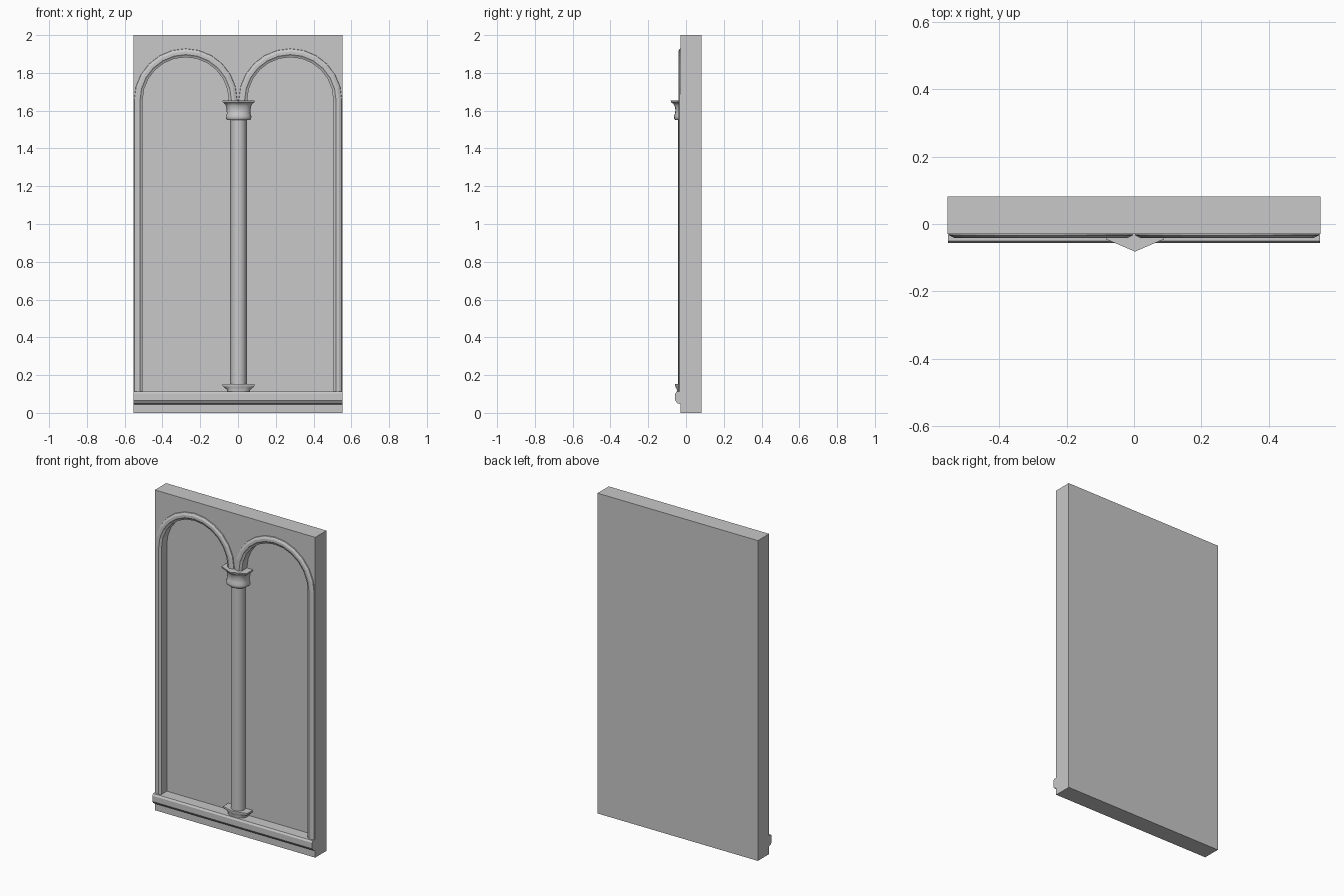
import bpy, bmesh, math

cube = bpy.data.objects.get("Cube")
if cube:
    bpy.data.objects.remove(cube, do_unlink=True)

stone = bpy.data.materials.new("grey stone")
stone.use_nodes = True
GREY = (0.58, 0.58, 0.58, 1)
stone.diffuse_color = GREY
stone.node_tree.nodes["Principled BSDF"].inputs["Base Color"].default_value = GREY

# Main dimensions
HALF_W, BACK, FRONT, NICHE = 0.554, 0.082, -0.029, 0.02
SILL_Z, SPRING_Z, ARCH_X, ARCH_R = 0.113, 1.655, 0.277, 0.229
COLUMN_X = 0.003
ARC = [math.pi * (1 - i / 12) for i in range(13)]


def loft(name, rings, smooth=None):
    """Join equal-sized closed rings with quads and cap both ends."""
    bm = bmesh.new()
    rows = [[bm.verts.new(p) for p in ring] for ring in rings]
    n = len(rows[0])
    for a, b in zip(rows, rows[1:]):
        for i in range(n):
            bm.faces.new((a[i], a[(i + 1) % n], b[(i + 1) % n], b[i]))
    bm.faces.new(rows[0])
    bm.faces.new(rows[-1])
    bmesh.ops.recalc_face_normals(bm, faces=bm.faces)
    mesh = bpy.data.meshes.new(name)
    bm.to_mesh(mesh)
    bm.free()
    mesh.materials.append(stone)
    obj = bpy.data.objects.new(name, mesh)
    bpy.context.collection.objects.link(obj)
    bpy.ops.object.select_all(action='DESELECT')
    obj.select_set(True)
    bpy.context.view_layer.objects.active = obj
    if smooth:
        bpy.ops.object.shade_smooth_by_angle(angle=math.radians(smooth))
    return obj


def arch(side, r):
    """Arch outline, always running from left to right in x."""
    return [(side * ARCH_X + r * math.cos(a), SPRING_Z + r * math.sin(a)) for a in ARC]


# Twin-arched opening cut into the wall
left, right = arch(-1, ARCH_R), arch(1, ARCH_R)
opening = [(left[0][0], SILL_Z)] + left + right + [(right[-1][0], SILL_Z)]
cutter = loft("opening_cutter", [[(x, y, z) for x, z in opening] for y in (-0.2, NICHE)])
cutter.hide_render = True

outline = [(-HALF_W, 0), (HALF_W, 0), (HALF_W, 2), (-HALF_W, 2)]
wall = loft("wall", [[(x, y, z) for x, z in outline] for y in (FRONT, BACK)])
cut = wall.modifiers.new("opening", 'BOOLEAN')
cut.object = cutter
cut.solver = 'EXACT'
bpy.ops.object.modifier_apply(modifier="opening")
bpy.data.objects.remove(cutter, do_unlink=True)

# Arch mouldings: profile of (radius, y) swept up the jamb and round the arch
PROFILE = [(0.274, -0.027), (0.272, -0.034), (0.258, -0.041), (0.242, -0.041),
           (0.235, -0.036), (0.228, -0.033), (0.228, -0.027)]
for side, label in ((-1, "right"), (1, "left")):
    rings = [[(side * (ARCH_X + r), y, SILL_Z) for r, y in PROFILE]]
    for a in ARC:
        rings.append([(side * (ARCH_X - r * math.cos(a)), y, SPRING_Z + r * math.sin(a))
                      for r, y in PROFILE])
    loft(label + "_arch_moulding", rings)

# Sill moulding across the foot of the wall
SILL = [(-0.027, 0.045), (-0.046, 0.051), (-0.057, 0.066),
        (-0.057, 0.102), (-0.05, SILL_Z), (-0.027, SILL_Z)]
loft("sill", [[(x, y, z) for y, z in SILL] for x in (-0.552, 0.552)])

# Round column shaft
turns = [2 * math.pi * i / 20 for i in range(20)]
loft("column_shaft", [[(COLUMN_X + 0.042 * math.cos(t), 0.042 * math.sin(t), z) for t in turns]
                      for z in (0.11, 1.57)], 40)


def section(z, w, tip, point):
    """Half plan section, from a round front (point 0) to a pointed one (point 1)."""
    flank = tip * (0.2 + 0.35 * point)
    ring = [(COLUMN_X - w, NICHE + 0.002, z)]
    for i in range(11):
        u = i / 5 - 1
        a = u * math.pi / 2
        x = w * (point * u + (1 - point) * math.sin(a))
        reach = point * (1 - abs(u)) + (1 - point) * math.cos(a)
        ring.append((COLUMN_X + x, flank + (tip - flank) * reach, z))
    return ring + [(COLUMN_X + w, NICHE + 0.002, z)]


# Capital and base: levels of (z, half width, front y, pointedness)
CAPITAL = [(1.55, 0.060, -0.056, 0), (1.556, 0.066, -0.062, 0), (1.57, 0.068, -0.064, 0),
           (1.585, 0.062, -0.058, 0), (1.605, 0.063, -0.056, 0), (1.625, 0.067, -0.060, 0.3),
           (1.638, 0.074, -0.068, 0.7), (1.643, 0.083, -0.078, 1), (1.655, 0.086, -0.082, 1)]
BASE = [(0.11, 0.060, -0.047, 0), (0.122, 0.062, -0.048, 0), (0.13, 0.070, -0.051, 0.4),
        (0.137, 0.080, -0.055, 0.9), (0.145, 0.086, -0.058, 1), (0.152, 0.084, -0.057, 1)]
for name, levels in (("column_capital", CAPITAL), ("column_base", BASE)):
    loft(name, [section(*level) for level in levels], 40)
